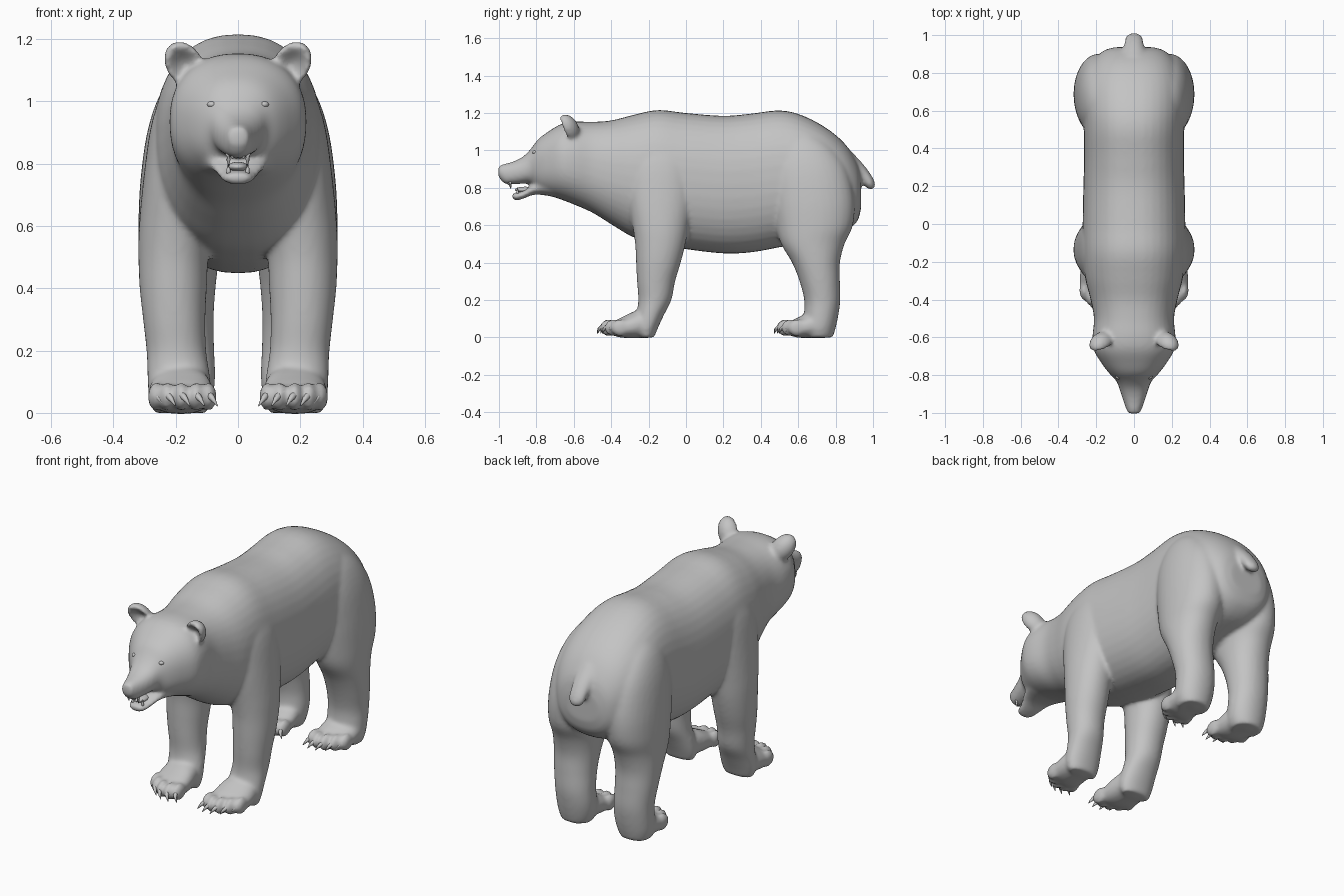
import bpy, bmesh, math
from mathutils import Vector, Matrix

if "Cube" in bpy.data.objects:
    bpy.data.objects.remove(bpy.data.objects["Cube"])

fur = bpy.data.materials.new("grey_fur")
fur.diffuse_color = (0.55, 0.55, 0.55, 1)
fur.use_nodes = True
fur.node_tree.nodes["Principled BSDF"].inputs["Base Color"].default_value = fur.diffuse_color


def spline(rows, steps=4):
    """Catmull-Rom interpolation of station tuples."""
    out = []
    for i in range(len(rows) - 1):
        a, b, c, d = (rows[max(0, min(len(rows) - 1, i + k))] for k in (-1, 0, 1, 2))
        for s in range(steps):
            t = s / steps
            out.append([0.5 * (2 * q + (r - p) * t + (2 * p - 5 * q + 4 * r - u) * t * t
                               + (3 * q - p - 3 * r + u) * t ** 3)
                        for p, q, r, u in zip(a, b, c, d)])
    return out + [list(rows[-1])]


def oval(n, power):
    """Unit superellipse points."""
    for i in range(n):
        a = 2 * math.pi * i / n
        c, s = math.cos(a), math.sin(a)
        yield (math.copysign(abs(c) ** (2 / power), c), math.copysign(abs(s) ** (2 / power), s))


def loft(bm, rings):
    loops = [[bm.verts.new(p) for p in ring] for ring in rings]
    n = len(loops[0])
    for a, b in zip(loops, loops[1:]):
        for i in range(n):
            bm.faces.new((a[i], a[(i + 1) % n], b[(i + 1) % n], b[i]))
    bm.faces.new(loops[0][::-1])
    bm.faces.new(loops[-1])


def loft_y(bm, rows, cx=0, power=2.3, shear=0):
    """Stations (y, bottom, top, half width); shear sets the outer side back."""
    loft(bm, [[(cx + w * c, y + shear * w * c, (lo + hi) / 2 + (hi - lo) / 2 * s)
               for c, s in oval(40, power)] for y, lo, hi, w in spline(rows)])


def loft_z(bm, rows, side):
    """Stations (z, front y, back y, inner x, outer x)."""
    loft(bm, [[(side * ((x0 + x1) / 2 + (x1 - x0) / 2 * c), (y0 + y1) / 2 + (y1 - y0) / 2 * s, z)
               for c, s in oval(32, 2.1)] for z, y0, y1, x0, x1 in spline(rows)])


def tube(bm, rows, n=10, steps=4, wide=1.0):
    """Stations (x, y, z, radius) along a path."""
    pts = spline(rows, steps)
    rings = []
    for i, (x, y, z, r) in enumerate(pts):
        t = Vector(pts[min(i + 1, len(pts) - 1)][:3]) - Vector(pts[max(i - 1, 0)][:3])
        q = t.to_track_quat('Z', 'Y')
        ring = [q @ Vector((r * c, r * s, 0)) for c, s in oval(n, 2)]
        rings.append([(x + p.x * wide, y + p.y, z + p.z) for p in ring])
    loft(bm, rings)


def ball(bm, loc, size, seg=16):
    m = Matrix.Translation(loc) @ Matrix.Diagonal((*size, 1))
    return bmesh.ops.create_uvsphere(bm, u_segments=seg, v_segments=seg // 2 + 2,
                                     radius=1, matrix=m)['verts']


def finish(name, bm):
    bmesh.ops.recalc_face_normals(bm, faces=bm.faces)
    for f in bm.faces:
        f.smooth = True
    me = bpy.data.meshes.new(name)
    bm.to_mesh(me)
    bm.free()
    me.materials.append(fur)
    ob = bpy.data.objects.new(name, me)
    bpy.context.collection.objects.link(ob)
    return ob


# Torso, neck, skull and upper muzzle
skin = bmesh.new()
loft_y(skin, [
    (.936, .69, .85, .10), (.915, .62, .935, .165), (.85, .565, 1.035, .225),
    (.75, .535, 1.12, .262), (.62, .505, 1.188, .27), (.5, .482, 1.214, .266),
    (.35, .455, 1.197, .264), (.2, .449, 1.185, .268), (0, .472, 1.2, .272),
    (-.15, .5, 1.216, .272), (-.28, .535, 1.19, .26), (-.4, .605, 1.16, .23),
    (-.5, .667, 1.153, .212), (-.6, .711, 1.154, .22), (-.67, .738, 1.14, .212),
    (-.74, .762, 1.098, .17), (-.79, .782, 1.06, .132), (-.83, .822, 1.008, .094),
    (-.87, .822, .968, .078), (-.92, .819, .942, .062), (-.97, .822, .928, .045),
    (-1.004, .86, .918, .03)])
# Lower jaw
loft_y(skin, [(-.70, .75, .86, .13), (-.77, .762, .85, .105), (-.82, .762, .82, .085),
              (-.87, .742, .783, .064), (-.91, .732, .776, .048), (-.93, .744, .768, .03)], power=2.2)
# Nose pad
ball(skin, (0, -.977, .893), (.034, .028, .03))

# Ears: cupped at the front, thin at the tip
for side in (1, -1):
    rot = Matrix.Rotation(side * .55, 4, 'Y') @ Matrix.Rotation(.42, 4, 'X')
    place = Matrix.Translation((side * .172, -.632, 1.118)) @ rot
    for v in ball(skin, (0, 0, 0), (1, 1, 1), seg=24):
        x, y, z = v.co
        if y < 0:
            y += 1.6 * max(0, .8 - x * x - z * z)
        v.co = place @ Vector((x * .06, y * (.058 if y > 0 else .032), z * .084))

# Tail
tube(skin, [(0, .86, .95, .05), (0, .91, .914, .037), (0, .95, .87, .033),
            (0, .978, .83, .03), (0, .993, .804, .022), (0, .999, .793, .008)], n=16, wide=1.6)

# Legs, paws, toes and curved claws
front_leg = [
    (1.1, -.22, 0, .08, .185), (1.02, -.28, .03, .08, .245), (.92, -.315, .05, .08, .28),
    (.76, -.315, .045, .07, .303),
    (.6, -.287, .017, .08, .318), (.5, -.272, -.003, .095, .32), (.4, -.267, -.028, .1, .316),
    (.3, -.262, -.058, .105, .305), (.2, -.255, -.078, .102, .294), (.12, -.265, -.118, .09, .291),
    (.05, -.27, -.15, .085, .287), (0, -.25, -.17, .1, .27)]
hind_leg = [
    (1.1, .53, .68, .08, .195), (1.02, .485, .78, .07, .252), (.9, .455, .86, .06, .292),
    (.74, .46, .9, .045, .314), (.6, .48, .893, .045, .32), (.5, .508, .848, .06, .317),
    (.4, .567, .823, .072, .313), (.3, .607, .823, .078, .305), (.2, .632, .825, .076, .294),
    (.12, .63, .815, .073, .291), (.05, .62, .8, .08, .287), (0, .64, .785, .1, .27)]
foot = [(-.175, .03, .09, .06), (-.2, -.002, .15, .088), (-.26, -.003, .145, .1),
        (-.32, -.003, .118, .104), (-.365, .003, .095, .1), (-.395, .015, .07, .085)]
toes = [(.094, -.395), (.135, -.412), (.182, -.41), (.228, -.385), (.264, -.35)]
claws = bmesh.new()
for side in (1, -1):
    loft_z(skin, front_leg, side)
    loft_z(skin, hind_leg, side)
    for dy in (0, .945):
        loft_y(skin, [(y + dy, lo, hi, w) for y, lo, hi, w in foot],
               cx=side * .183, shear=side * .2)
        for x, y in toes:
            ball(skin, (side * x, y + dy, .052), (.026, .053, .046))
            tube(claws, [(side * x, y + dy - .03, .06, .012),
                         (side * (x - .012), y + dy - .052, .046, .009),
                         (side * (x - .028), y + dy - .062, .022, .0015)], n=8, steps=3)
body = finish("body", skin)
fuse = body.modifiers.new("fuse", 'REMESH')
fuse.mode = 'VOXEL'
fuse.voxel_size = 0.0105
fuse.use_smooth_shade = True
soft = body.modifiers.new("soften", 'SMOOTH')
soft.factor = 0.5
soft.iterations = 9
finish("claws", claws)

# Eyes
eyes = bmesh.new()
for side in (1, -1):
    ball(eyes, (side * .083, -.806, .99), (.016, .016, .011))
finish("eyes", eyes)

# Tongue
tongue = bmesh.new()
ball(tongue, (0, -.86, .79), (.034, .055, .016))
finish("tongue", tongue)

# Teeth: canines and front row
teeth = bmesh.new()
for side in (1, -1):
    tube(teeth, [(side * .032, -.938, .84, .009), (side * .031, -.94, .815, .007),
                 (side * .03, -.936, .795, .0015)], n=8, steps=2)
    tube(teeth, [(side * .03, -.898, .765, .008), (side * .031, -.902, .785, .006),
                 (side * .031, -.9, .803, .0015)], n=8, steps=2)
    for x in (.006, .018):
        ball(teeth, (side * x, -.95, .826), (.006, .006, .011), seg=8)
finish("teeth", teeth)
